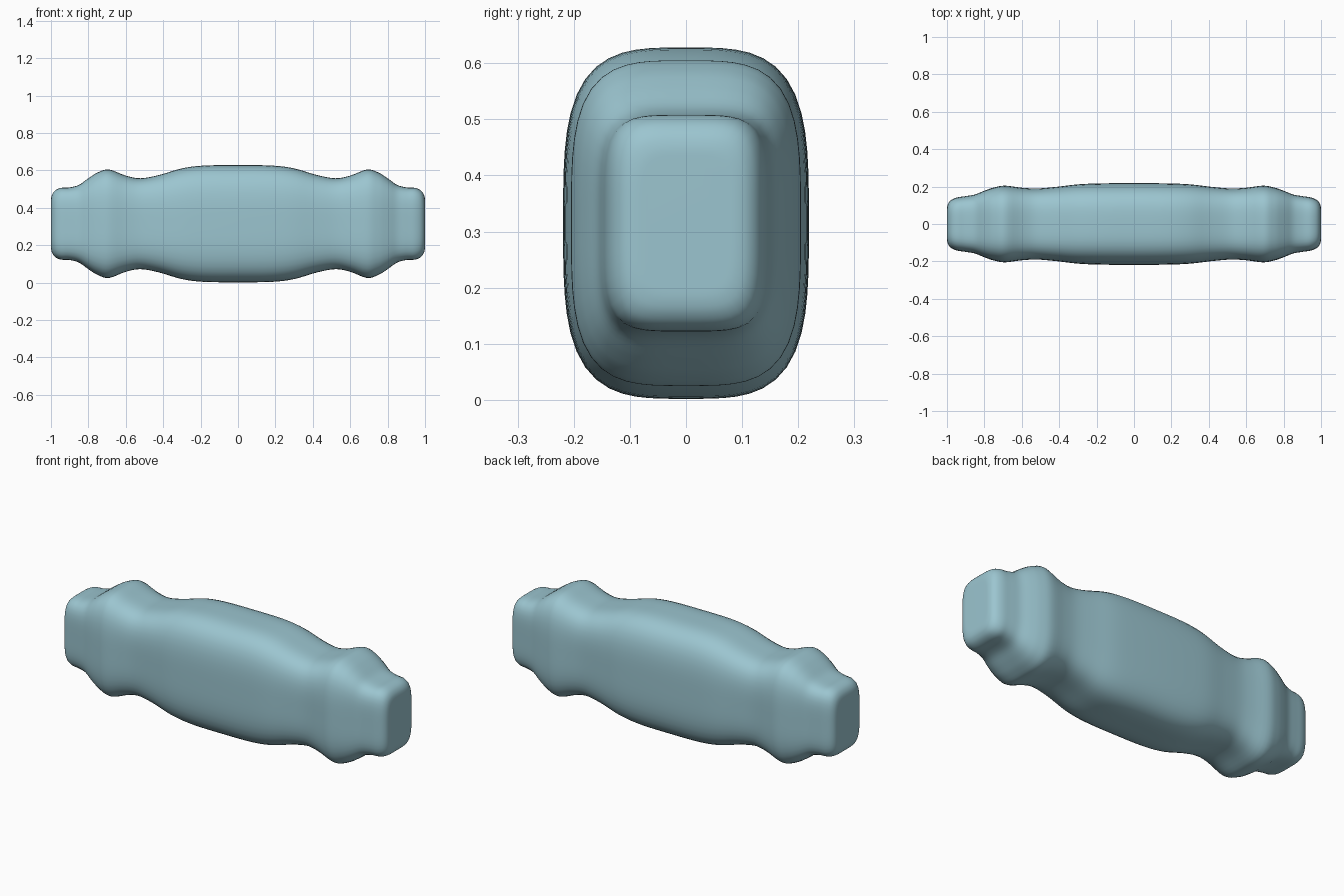
import bpy, bmesh, math

if "Cube" in bpy.data.objects:
    bpy.data.objects.remove(bpy.data.objects["Cube"])

# Half profile from middle to end: x, half width (y), half height (z), corner squareness
PROFILE = [
    (0.00, 0.219, 0.313, 3.5), (0.18, 0.217, 0.311, 3.5), (0.30, 0.212, 0.296, 3.5),
    (0.42, 0.198, 0.261, 3.6), (0.52, 0.190, 0.243, 3.7), (0.60, 0.194, 0.257, 3.7),
    (0.69, 0.205, 0.290, 3.6), (0.75, 0.195, 0.274, 3.7), (0.80, 0.178, 0.243, 4.0),
    (0.85, 0.158, 0.208, 4.3), (0.90, 0.149, 0.194, 4.5), (0.945, 0.142, 0.192, 4.5),
    (0.975, 0.130, 0.180, 4.5), (0.992, 0.113, 0.160, 4.5), (0.999, 0.092, 0.136, 4.5),
    (1.00, 0.070, 0.110, 4.5),
]
CENTRE_Z = 0.315
SIDES = 64
STEPS = 4


def catmull(p0, p1, p2, p3, t):
    return tuple(0.5 * (2 * b + (c - a) * t + (2 * a - 5 * b + 4 * c - d) * t * t
                        + (3 * b - a - 3 * c + d) * t ** 3)
                 for a, b, c, d in zip(p0, p1, p2, p3))


def smooth_profile(points):
    pts = [(-points[1][0],) + points[1][1:]] + points + [points[-1]]
    out = []
    for i in range(1, len(pts) - 2):
        out += [catmull(*pts[i - 1:i + 3], s / STEPS) for s in range(STEPS)]
    return out + [points[-1]]


def add_ring(bm, x, w, h, n):
    ring = []
    for i in range(SIDES):
        a = 2 * math.pi * i / SIDES
        c, s = math.cos(a), math.sin(a)
        r = (abs(c) ** n + abs(s) ** n) ** (-1 / n)
        ring.append(bm.verts.new((x, w * c * r, CENTRE_Z + h * s * r)))
    return ring


# Body: rounded rectangular sections lofted along x, mirrored about the middle
half = smooth_profile(PROFILE)
sections = [(-x, w, h, n) for x, w, h, n in reversed(half[1:])] + half
bm = bmesh.new()
rings = [add_ring(bm, *s) for s in sections]
for a, b in zip(rings, rings[1:]):
    for i in range(SIDES):
        j = (i + 1) % SIDES
        bm.faces.new((a[i], a[j], b[j], b[i]))
# Flat end caps
bm.faces.new(rings[0])
bm.faces.new(rings[-1])
bmesh.ops.recalc_face_normals(bm, faces=bm.faces[:])
mesh = bpy.data.meshes.new("body")
bm.to_mesh(mesh)
bm.free()
body = bpy.data.objects.new("body", mesh)
bpy.context.collection.objects.link(body)
for p in mesh.polygons:
    p.use_smooth = True

# Blue-grey finish
mat = bpy.data.materials.new("blue_grey")
mat.diffuse_color = (0.33, 0.56, 0.63, 1)
mat.use_nodes = True
mat.node_tree.nodes["Principled BSDF"].inputs["Base Color"].default_value = mat.diffuse_color
mesh.materials.append(mat)
